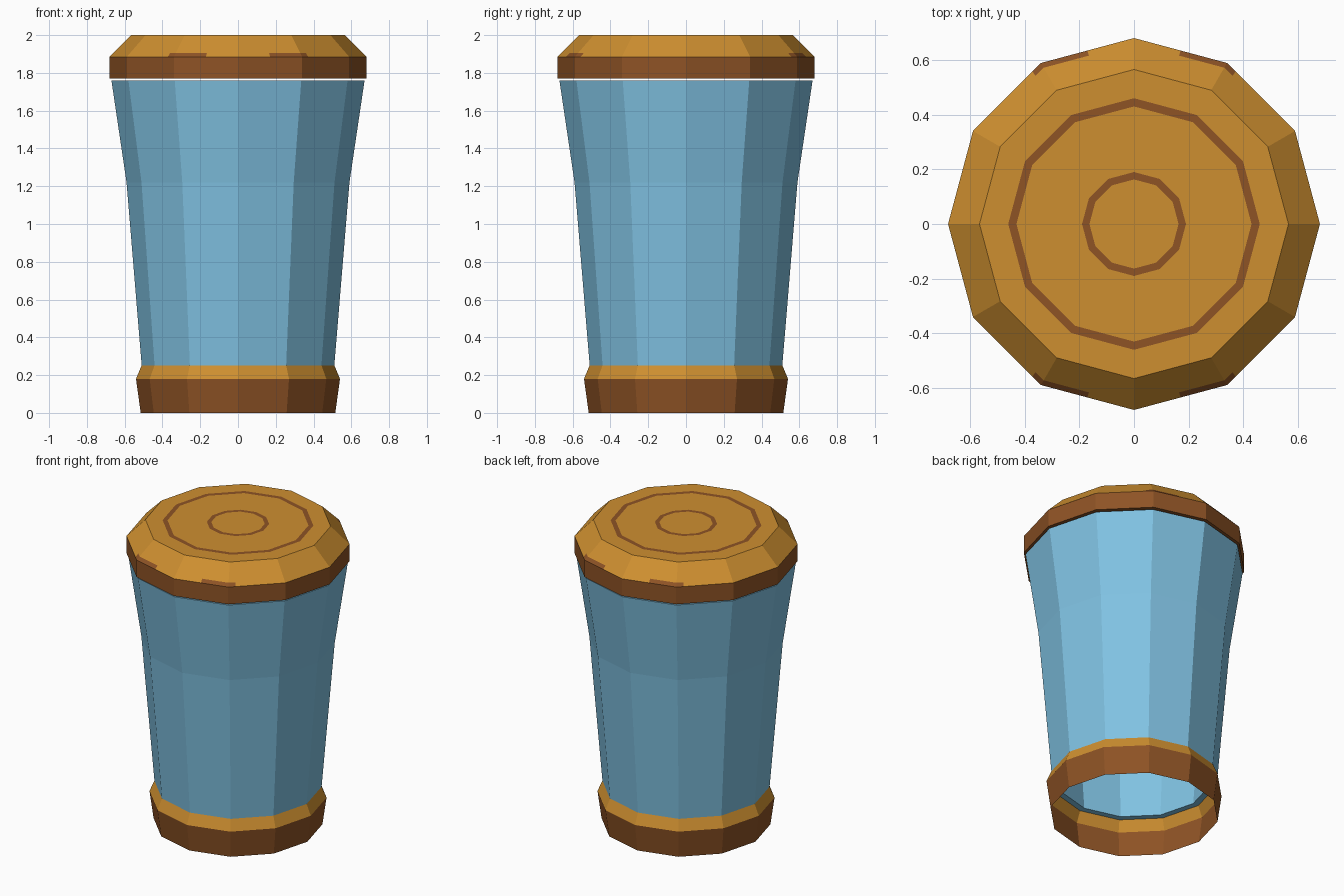
import bpy, bmesh, math

if "Cube" in bpy.data.objects:
    bpy.data.objects.remove(bpy.data.objects["Cube"])

SIDES = 12


def material(name, rgb):
    lin = [((c / 255 + 0.055) / 1.055) ** 2.4 for c in rgb]
    m = bpy.data.materials.new(name)
    m.diffuse_color = (*lin, 1)
    m.use_nodes = True
    m.node_tree.nodes["Principled BSDF"].inputs["Base Color"].default_value = m.diffuse_color
    return m


gold = material("golden wood", (206, 143, 48))
brown = material("dark brown wood", (142, 83, 37))
blue = material("blue glass", (128, 194, 226))


def ring(bm, r, z, k):
    """Twelve-sided ring, each side split into k straight pieces."""
    out = []
    for i in range(SIDES):
        a, b = (2 * math.pi * (i + j) / SIDES for j in (0, 1))
        for s in range(k):
            t = s / k
            out.append(bm.verts.new((r * (math.cos(a) * (1 - t) + math.cos(b) * t),
                                     r * (math.sin(a) * (1 - t) + math.sin(b) * t), z)))
    return out


def shell(name, profile, mats, rule, k=1, cap=False, closed=False):
    """Faceted lathe of (radius, height) points, coloured by a rule on face centres."""
    bm = bmesh.new()
    rings = [ring(bm, r, z, k) for r, z in profile]
    pairs = list(zip(rings, rings[1:]))
    if closed:
        pairs.append((rings[-1], rings[0]))
    n = SIDES * k
    for a, b in pairs:
        for j in range(n):
            bm.faces.new((a[j], a[(j + 1) % n], b[(j + 1) % n], b[j]))
    if cap:
        bm.faces.new(rings[-1])
    for f in bm.faces:
        f.material_index = rule(f.calc_center_median())
    me = bpy.data.meshes.new(name)
    bm.to_mesh(me)
    bm.free()
    for m in mats:
        me.materials.append(m)
    ob = bpy.data.objects.new(name, me)
    bpy.context.collection.objects.link(ob)
    return ob


# Open base band: brown wall with golden bevel
shell("base_band", [(0.515, 0), (0.54, 0.18), (0.51, 0.252)], [gold, brown],
      lambda c: 1 if c.z < 0.18 else 0)

# Hollow flared glass wall
outer = [(0.51, 0.252), (0.59, 1.22), (0.67, 1.76)]
inner = [(r - 0.04, z) for r, z in reversed(outer)]
shell("glass_wall", outer + inner, [blue], lambda c: 0, closed=True)


# Lid: brown rim, golden bevel with worn patches, two brown rings on top
def lid_rule(c):
    if c.z < 1.885:
        return 1
    if c.z < 1.9:
        return int(0.16 < abs(c.x) < 0.38 and abs(c.y) > 0.5)
    if c.z > 1.99:
        r = math.hypot(c.x, c.y)
        return int(0.41 < r < 0.452 or 0.16 < r < 0.185)
    return 0


shell("lid", [(0.64, 1.77), (0.68, 1.77), (0.68, 1.885), (0.66, 1.905), (0.565, 2.0),
              (0.46, 2.0), (0.43, 2.0), (0.19, 2.0), (0.163, 2.0)],
      [gold, brown], lid_rule, k=8, cap=True)
